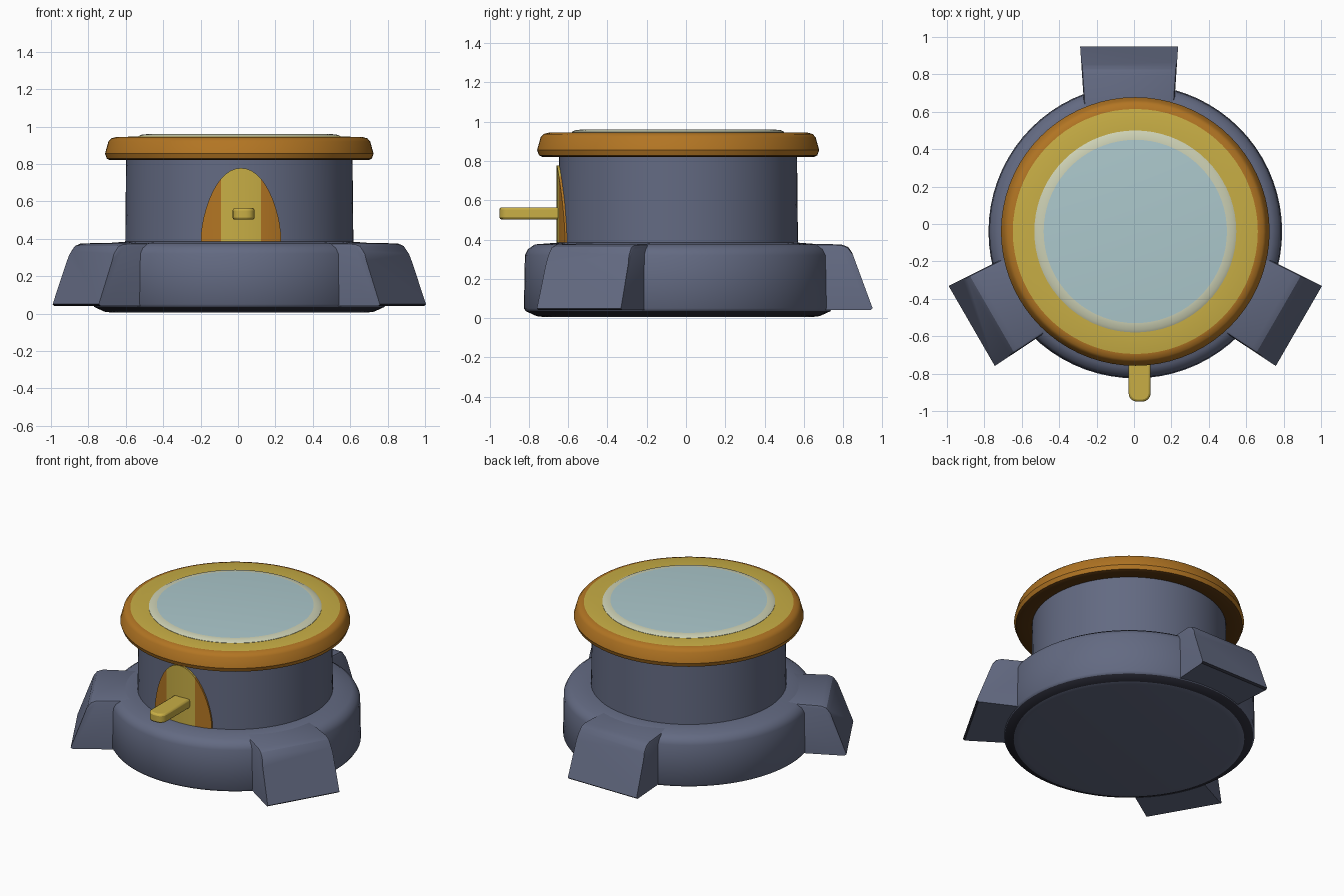
import bpy, bmesh
from math import sin, cos, pi, radians, sqrt
from mathutils import Matrix

cube = bpy.data.objects.get("Cube")
if cube:
    bpy.data.objects.remove(cube, do_unlink=True)

CX, CY = 0.007, -0.04      # axis of the round body


def material(name, hexcode):
    rgb = [int(hexcode[i:i + 2], 16) / 255 for i in (0, 2, 4)]
    lin = [c / 12.92 if c < 0.04 else ((c + 0.055) / 1.055) ** 2.4 for c in rgb]
    m = bpy.data.materials.new(name)
    m.use_nodes = True
    m.diffuse_color = (*lin, 1)
    m.node_tree.nodes["Principled BSDF"].inputs["Base Color"].default_value = (*lin, 1)
    return m


SLATE = material("slate", "636a82")
DARK = material("dark_edge", "2b2c38")
GOLD = material("gold", "c8ae45")
ORANGE = material("burnt_orange", "b27523")
BROWN = material("dark_brown", "5a3710")
GLASS = material("pale_blue_glass", "acc8cc")
PALE = material("pale_glass_rim", "ccd0b4")


def finish(name, bm, mats, angle=35):
    bmesh.ops.recalc_face_normals(bm, faces=bm.faces)
    me = bpy.data.meshes.new(name)
    bm.to_mesh(me)
    bm.free()
    for m in mats:
        me.materials.append(m)
    ob = bpy.data.objects.new(name, me)
    bpy.context.collection.objects.link(ob)
    bpy.ops.object.select_all(action='DESELECT')
    ob.select_set(True)
    bpy.context.view_layer.objects.active = ob
    bpy.ops.object.shade_smooth_by_angle(angle=radians(angle))
    return ob


def lathe(name, profile, mats, n=72):
    """Spin (radius, z, material of the band above) points about the body axis."""
    bm = bmesh.new()
    rings = [[bm.verts.new((CX + r * cos(2 * pi * i / n), CY + r * sin(2 * pi * i / n), z))
              for i in range(n)] for r, z, _ in profile]
    bm.faces.new(rings[0]).material_index = profile[0][2]
    for k in range(len(rings) - 1):
        a, b = rings[k], rings[k + 1]
        for i in range(n):
            j = (i + 1) % n
            bm.faces.new((a[i], a[j], b[j], b[i])).material_index = profile[k][2]
    bm.faces.new(rings[-1]).material_index = profile[-1][2]
    return finish(name, bm, mats)


# Round base with a dark lower chamfer
base = lathe("base", [(0.68, 0.005, 0), (0.72, 0.01, 1), (0.775, 0.035, 0), (0.785, 0.05, 0),
                      (0.78, 0.32, 0), (0.765, 0.35, 0), (0.73, 0.375, 0), (0.6, 0.385, 0)],
             [SLATE, DARK])

# Upper drum
lathe("drum", [(0.61, 0.37, 0), (0.605, 0.86, 0)], [SLATE])

# Rim ring: brown underside, orange edge, gold top
lathe("rim_ring", [(0.60, 0.83, 0), (0.69, 0.82, 0), (0.708, 0.828, 1), (0.718, 0.855, 1),
                   (0.70, 0.92, 1), (0.685, 0.937, 1), (0.655, 0.945, 2), (0.53, 0.946, 2)],
      [BROWN, ORANGE, GOLD])

# Glass lens
lathe("lens", [(0.54, 0.93, 0), (0.54, 0.948, 0), (0.525, 0.956, 0), (0.49, 0.96, 1)],
      [PALE, GLASS])


# Three sloped feet
def foot(name, angle, reach, shift, half):
    profile = [(0.6, 0.04), (reach - 0.012, 0.04), (reach, 0.05),
               (reach - 0.105, 0.335), (reach - 0.125, 0.362), (reach - 0.16, 0.375), (0.6, 0.38)]
    bm = bmesh.new()
    sides = []
    for s in (-1, 1):
        sides.append([bm.verts.new((r, s * half * (0.9 + 0.1 * (r - 0.6) / (reach - 0.6)) + shift, z))
                      for r, z in profile])
    a, b = sides
    for i in range(len(a)):
        j = (i + 1) % len(a)
        bm.faces.new((a[i], a[j], b[j], b[i])).material_index = int(i == 1)
    bm.faces.new(a)
    bm.faces.new(b)
    # soften the upper side edges
    soft = [e for e in bm.edges if all(v.co.z > 0.3 for v in e.verts)
            and abs(e.verts[0].co.y - e.verts[1].co.y) < half]
    bmesh.ops.bevel(bm, geom=soft, offset=0.016, segments=2, affect='EDGES', profile=0.5)
    bm.transform(Matrix.Translation((CX, CY, 0)) @ Matrix.Rotation(radians(angle), 4, 'Z'))
    finish(name, bm, [SLATE, DARK], 30)


foot("foot_back", 90, 0.99, 0.033, 0.262)
foot("foot_front_left", -30, 1.01, 0, 0.247)
foot("foot_front_right", 210, 1.01, 0, 0.247)

# Arched lever plate curved round the drum: gold middle, orange flanks
bm = bmesh.new()
N, HALF, MID = 24, 0.215, 0.016
columns = []
for i in range(N + 1):
    t = -cos(pi * i / N)
    x = MID + HALF * t
    top = 0.40 + 0.378 * max(0.0, 1 - abs(t) ** 2.1) ** 0.62
    col = []
    for r in (0.58, 0.618):
        y = CY - sqrt(r * r - (x - CX) ** 2)
        col.append([bm.verts.new((x, y, z)) for z in (0.385, top)])
    columns.append(col)
for p, q in zip(columns, columns[1:]):
    loop_p = [p[0][0], p[1][0], p[1][1], p[0][1]]
    loop_q = [q[0][0], q[1][0], q[1][1], q[0][1]]
    mid = (p[1][0].co.x + q[1][0].co.x) / 2 - MID
    for k in range(4):
        m = (k + 1) % 4
        f = bm.faces.new((loop_p[k], loop_p[m], loop_q[m], loop_q[k]))
        f.material_index = 2 if k == 0 else int(abs(mid) > 0.11)
for c in (columns[0], columns[-1]):
    bm.faces.new((c[0][0], c[1][0], c[1][1], c[0][1])).material_index = 1
finish("lever_plate", bm, [GOLD, ORANGE, BROWN])

# Lever with a rounded tip
bm = bmesh.new()
bmesh.ops.create_cube(bm, size=1, matrix=Matrix.Translation((0.03, -0.77, 0.533))
                      @ Matrix.Diagonal((0.118, 0.36, 0.062, 1)))
tip = [e for e in bm.edges if all(v.co.y < -0.9 for v in e.verts)
       and abs(e.verts[0].co.z - e.verts[1].co.z) > 0.01]
bmesh.ops.bevel(bm, geom=tip, offset=0.045, segments=4, affect='EDGES', profile=0.5)
lever = finish("lever", bm, [GOLD], 40)
bev = lever.modifiers.new("soft_edges", 'BEVEL')
bev.width = 0.012
bev.segments = 2
